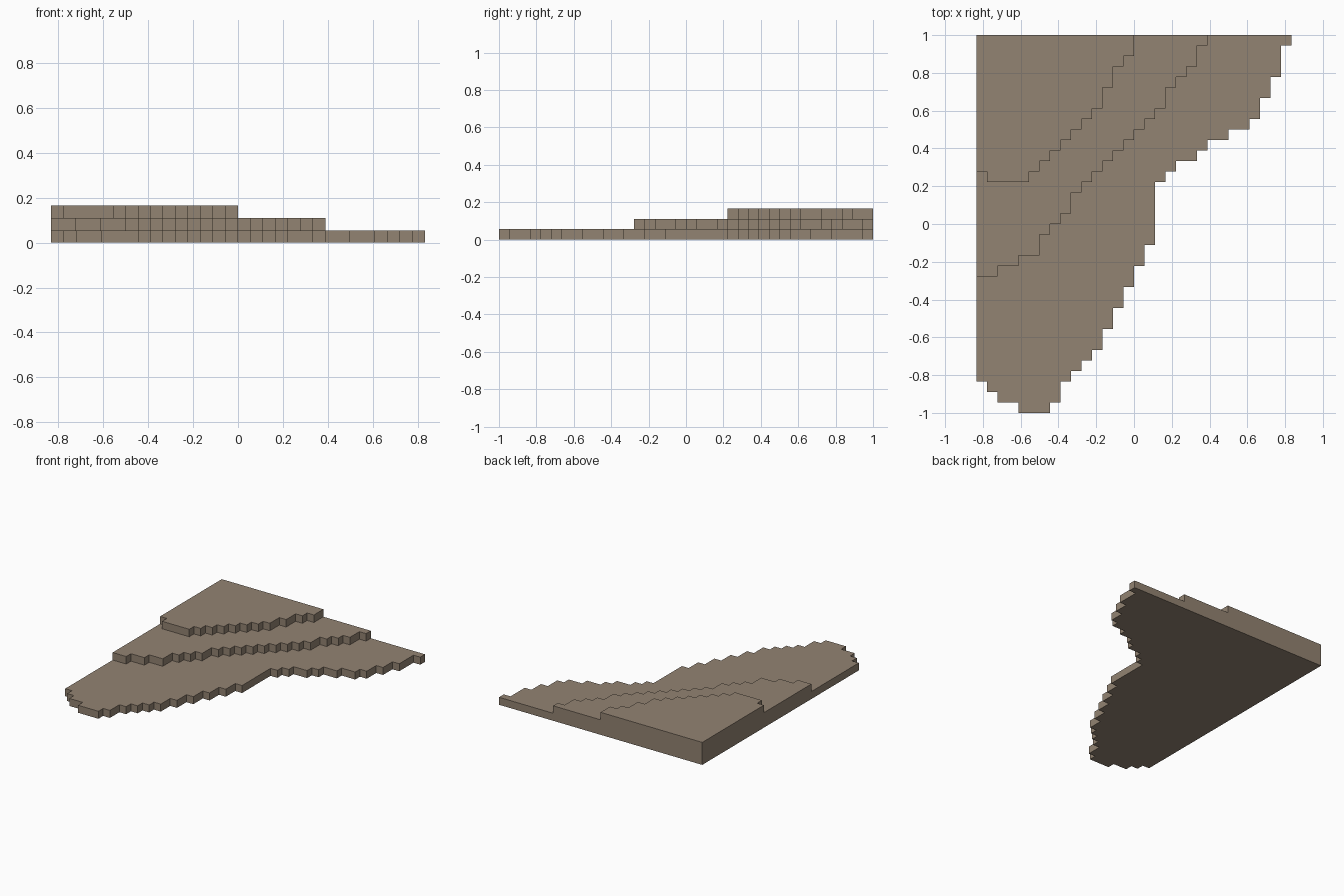
import bpy
import bmesh

default_cube = bpy.data.objects.get("Cube")
if default_cube:
    bpy.data.objects.remove(default_cube, do_unlink=True)

# The terrain is laid out on square cells, thirty wide and thirty-six deep
CELL = 1 / 18
LEFT_EDGE = -15 * CELL
BACK_EDGE = 18 * CELL

# One earthy colour for every terrace
earth = bpy.data.materials.new("earth_brown")
earth.use_nodes = True
earth_colour = (0.29, 0.227, 0.168, 1.0)
earth.diffuse_color = earth_colour
shader = next(n for n in earth.node_tree.nodes if n.type == "BSDF_PRINCIPLED")
shader.inputs["Base Color"].default_value = earth_colour
shader.inputs["Roughness"].default_value = 0.9


def stepped_outline(width, steps):
    """Walk the staircase edge from the back corner; each step is (forward, sideways)."""
    column, row = width, 0
    corners = [(0, 0), (column, row)]
    for forward, sideways in steps:
        row += forward
        corners.append((column, row))
        column -= sideways
        corners.append((column, row))
    return corners


def make_terrace(name, level, width, steps):
    """Extrude a stepped outline into a slab one cell thick."""
    bm = bmesh.new()
    verts = [
        bm.verts.new((LEFT_EDGE + column * CELL, BACK_EDGE - row * CELL, level * CELL))
        for column, row in stepped_outline(width, steps)
    ]
    base = bm.faces.new(verts)
    result = bmesh.ops.extrude_face_region(bm, geom=[base], use_keep_orig=True)
    raised = [item for item in result["geom"] if isinstance(item, bmesh.types.BMVert)]
    bmesh.ops.translate(bm, verts=raised, vec=(0, 0, CELL))
    bmesh.ops.recalc_face_normals(bm, faces=bm.faces[:])

    mesh = bpy.data.meshes.new(name)
    bm.to_mesh(mesh)
    bm.free()
    mesh.materials.append(earth)
    terrace = bpy.data.objects.new(name, mesh)
    bpy.context.scene.collection.objects.link(terrace)
    return terrace


# Staircase edges, built from repeated diagonal and steep steps
diagonal = [(1, 1)]
steep = [(2, 1)]
shallow = [(1, 2)]

lower_edge = (
    diagonal + [(3, 1)] + steep * 2 + shallow * 2 + diagonal + shallow
    + diagonal * 2 + [(6, 1)] + steep * 5 + diagonal * 3 + steep
    + [(1, 3), (-1, 2), (-1, 1), (-1, 1)]
)
middle_edge = (
    diagonal + steep + diagonal * 2 + steep + diagonal * 8
    + steep + diagonal * 2 + [(2, 2)] + shallow * 2
)
upper_edge = steep + diagonal + steep * 2 + diagonal * 6 + [(1, 4), (-1, 1)]

# Three terraces stacked against the straight back and right sides
make_terrace("lower_terrace", 0, 30, lower_edge)
make_terrace("middle_terrace", 1, 22, middle_edge)
make_terrace("upper_terrace", 2, 15, upper_edge)
